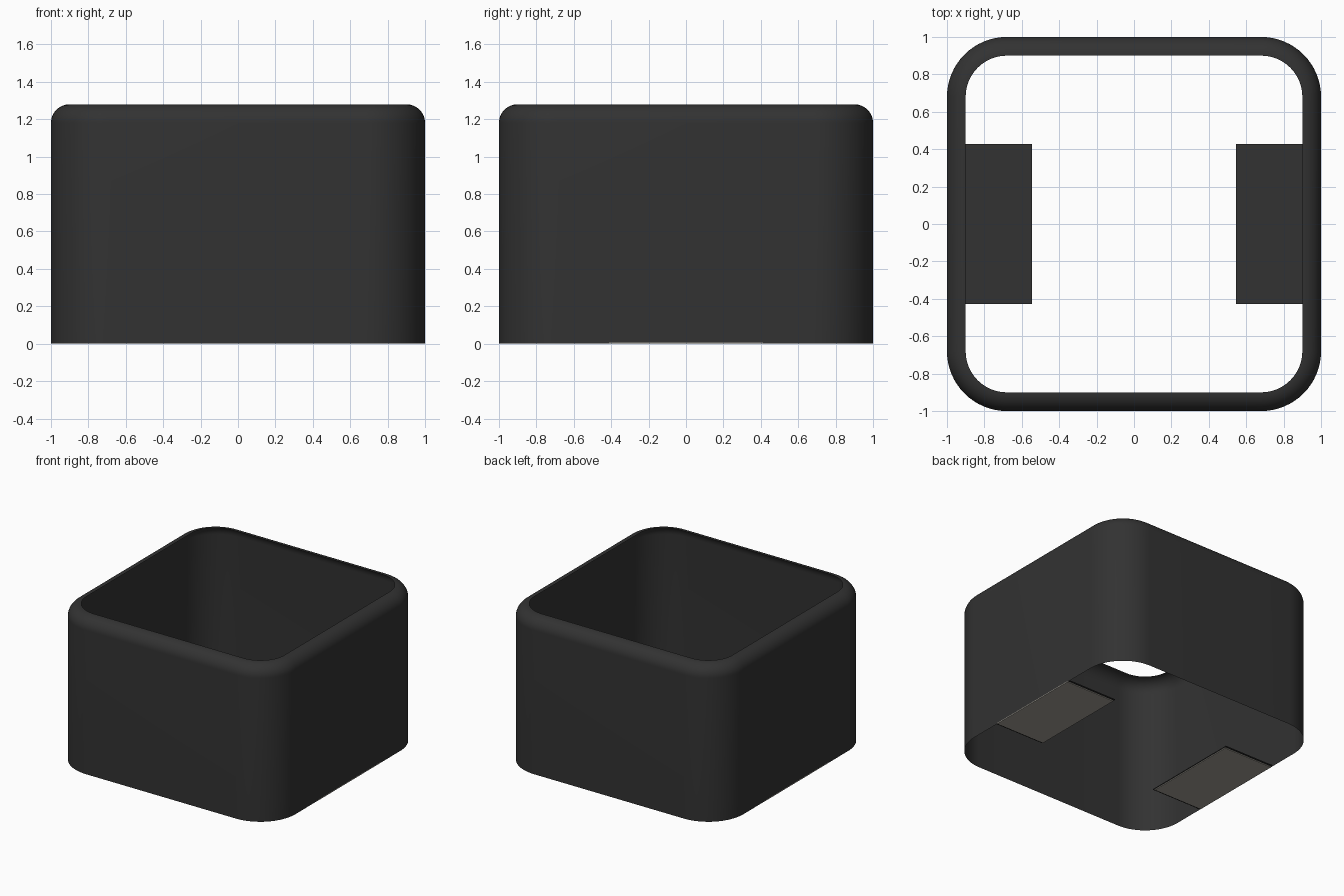
import bpy
import bmesh
import math

if "Cube" in bpy.data.objects:
    bpy.data.objects.remove(bpy.data.objects["Cube"], do_unlink=True)

HEIGHT = 1.28    # total height
CORNER = 0.32    # plan corner radius
ROUND = 0.10     # rounding of the top rim


def make_material(name, rgb):
    mat = bpy.data.materials.new(name)
    mat.use_nodes = True
    mat.diffuse_color = (*rgb, 1)
    bsdf = next(n for n in mat.node_tree.nodes if n.type == "BSDF_PRINCIPLED")
    bsdf.inputs["Base Color"].default_value = (*rgb, 1)
    return mat


charcoal = make_material("charcoal", (0.032, 0.032, 0.032))
warm_grey = make_material("warm grey", (0.36, 0.34, 0.30))


def add_object(name, bm, mat):
    bmesh.ops.recalc_face_normals(bm, faces=bm.faces)
    mesh = bpy.data.meshes.new(name)
    bm.to_mesh(mesh)
    bm.free()
    mesh.materials.append(mat)
    obj = bpy.data.objects.new(name, mesh)
    bpy.context.collection.objects.link(obj)
    return obj


def rounded_square(inset, steps=16):
    """Plan outline of the wall, moved inward by inset."""
    centre, radius = 1 - CORNER, CORNER - inset
    points = []
    for quarter in range(4):
        mid = math.radians(45 + 90 * quarter)
        cx = math.copysign(centre, math.cos(mid))
        cy = math.copysign(centre, math.sin(mid))
        for i in range(steps + 1):
            a = math.radians(90 * (quarter + i / steps))
            points.append((cx + radius * math.cos(a), cy + radius * math.sin(a)))
    return points


# Open sleeve: straight wall that rolls inward at the top rim
profile = [(0, 0)]
for i in range(13):
    a = math.radians(90 * i / 12)
    profile.append((ROUND * (1 - math.cos(a)), HEIGHT - ROUND + ROUND * math.sin(a)))

bm = bmesh.new()
rings = [[bm.verts.new((x, y, z)) for x, y in rounded_square(inset)]
         for inset, z in profile]
for low, high in zip(rings, rings[1:]):
    n = len(low)
    for i in range(n):
        j = (i + 1) % n
        bm.faces.new((low[i], low[j], high[j], high[i]))
sleeve = add_object("sleeve_wall", bm, charcoal)
# keep the outside of the open shell facing outward
if sleeve.data.polygons[0].normal.dot(sleeve.data.polygons[0].center) < 0:
    sleeve.data.flip_normals()
bpy.ops.object.select_all(action="DESELECT")
sleeve.select_set(True)
bpy.context.view_layer.objects.active = sleeve
bpy.ops.object.shade_smooth_by_angle(angle=math.radians(40))


def add_plate(name, side, x0, x1, half_y, z0, z1, mat):
    bm = bmesh.new()
    bmesh.ops.create_cube(bm, size=1)
    for v in bm.verts:
        v.co.x = side * (x1 if v.co.x > 0 else x0)
        v.co.y = half_y if v.co.y > 0 else -half_y
        v.co.z = z1 if v.co.z > 0 else z0
    return add_object(name, bm, mat)


# Bottom tabs on both sides, each with a paler pad underneath
for label, side in (("left", 1), ("right", -1)):
    add_plate(label + "_tab", side, 0.545, 0.999, 0.427, 0.007, 0.013, charcoal)
    add_plate(label + "_pad", side, 0.550, 1.001, 0.413, 0.0, 0.007, warm_grey)
